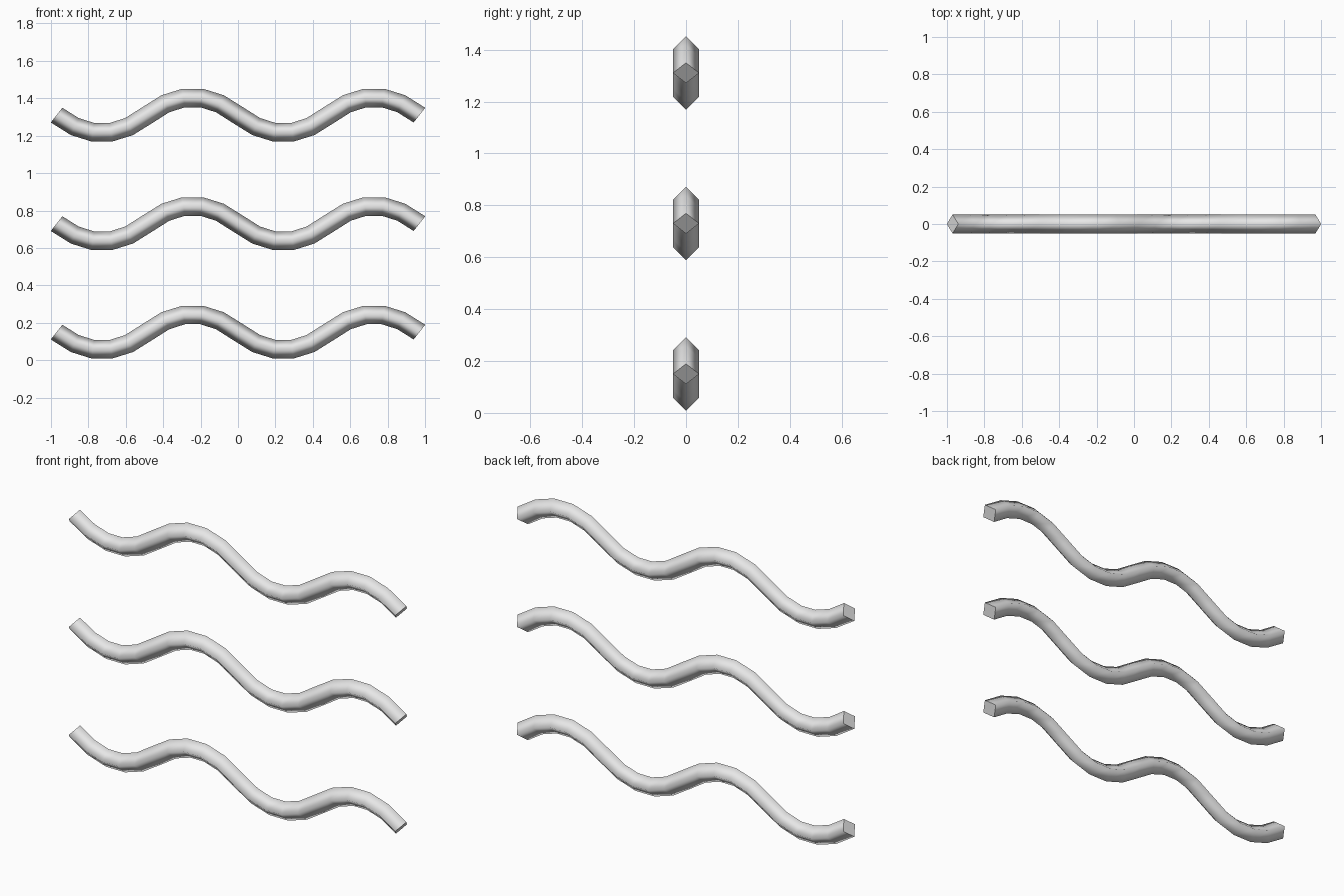
import bpy

if "Cube" in bpy.data.objects:
    bpy.data.objects.remove(bpy.data.objects["Cube"])

# One light grey material for all rods
grey = bpy.data.materials.new("light_grey")
grey.diffuse_color = (0.8, 0.8, 0.8, 1)
grey.use_nodes = True
grey.node_tree.nodes["Principled BSDF"].inputs["Base Color"].default_value = grey.diffuse_color

HALF_WAVE = 0.485    # distance between crossings of the centre line
HANDLE_X = HALF_WAVE / 3
HANDLE_Z = 0.127     # gives a wave height of 0.095
RADIUS = 0.05


def wavy_rod(name, z):
    """Smooth-shaded four-sided rod swept along a wave in the xz plane."""
    curve = bpy.data.curves.new(name, 'CURVE')
    curve.dimensions = '3D'
    curve.resolution_u = 5
    curve.bevel_depth = RADIUS
    curve.bevel_resolution = 0
    curve.use_fill_caps = True
    curve.materials.append(grey)
    spline = curve.splines.new('BEZIER')
    spline.bezier_points.add(4)
    spline.use_smooth = True
    for i, p in enumerate(spline.bezier_points):
        x = (i - 2) * HALF_WAVE
        dz = HANDLE_Z * (-1 if i % 2 == 0 else 1)
        p.handle_left_type = p.handle_right_type = 'FREE'
        p.co = (x, 0, z)
        p.handle_left = (x - HANDLE_X, 0, z - dz)
        p.handle_right = (x + HANDLE_X, 0, z + dz)
    obj = bpy.data.objects.new(name, curve)
    bpy.context.collection.objects.link(obj)


# Three identical rods stacked one above the other
for name, z in (("lower_wave", 0.15), ("middle_wave", 0.73), ("upper_wave", 1.31)):
    wavy_rod(name, z)
